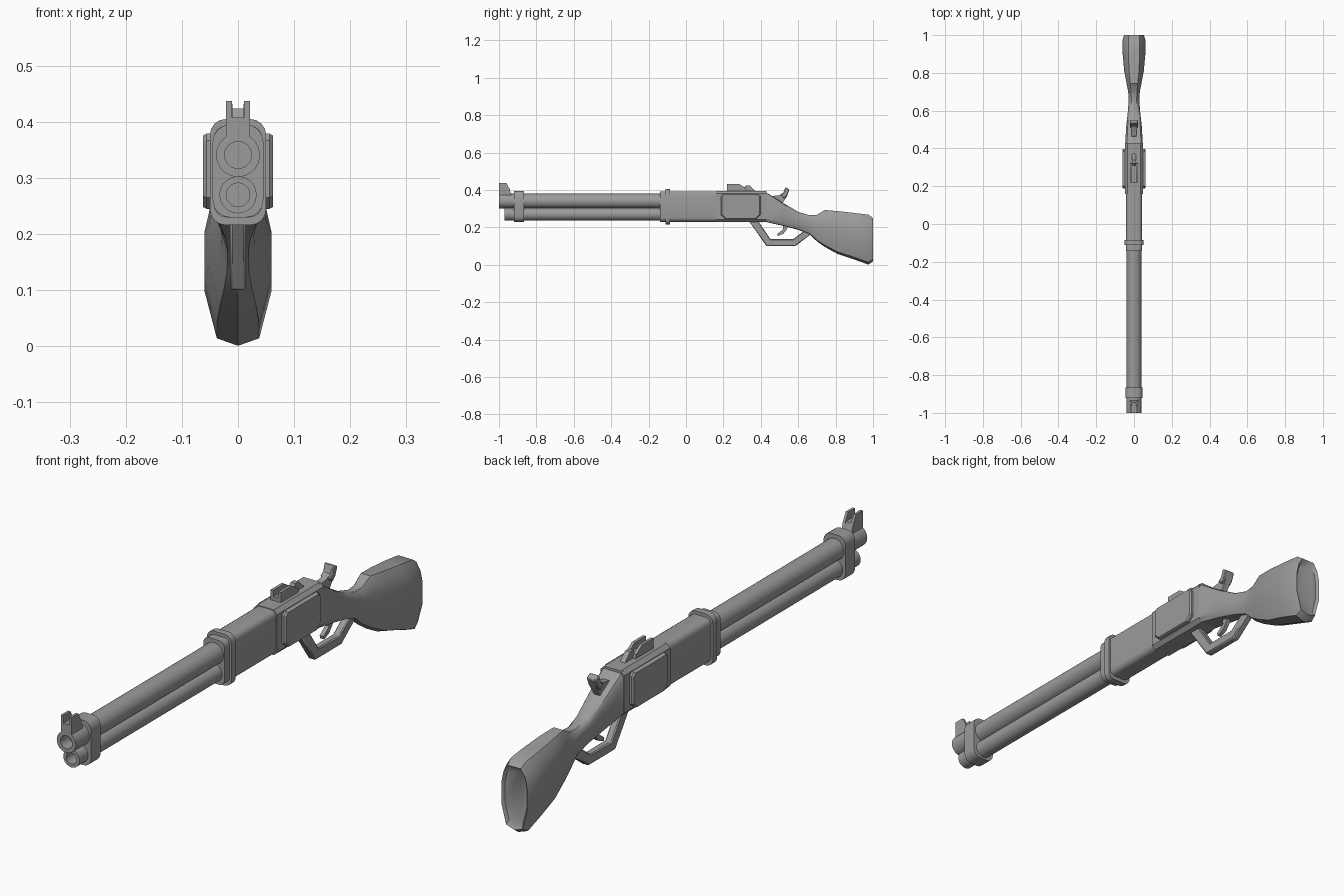
import bpy, bmesh, math

old = bpy.data.objects.get("Cube")
if old:
    bpy.data.objects.remove(old)

GREY = (0.33, 0.33, 0.33, 1)
steel = bpy.data.materials.new("plain grey")
steel.use_nodes = True
steel.diffuse_color = GREY
steel.node_tree.nodes["Principled BSDF"].inputs["Base Color"].default_value = GREY


def loft(name, rings, angle=30, bevel=0):
    """Skin a row of equal-sized point rings and cap both ends."""
    bm = bmesh.new()
    rows = [[bm.verts.new(p) for p in ring] for ring in rings]
    n = len(rows[0])
    for a, b in zip(rows, rows[1:]):
        for i in range(n):
            j = (i + 1) % n
            bm.faces.new((a[i], a[j], b[j], b[i]))
    bm.faces.new(rows[0])
    bm.faces.new(rows[-1])
    bmesh.ops.recalc_face_normals(bm, faces=bm.faces)
    mesh = bpy.data.meshes.new(name)
    bm.to_mesh(mesh)
    bm.free()
    mesh.materials.append(steel)
    ob = bpy.data.objects.new(name, mesh)
    bpy.context.collection.objects.link(ob)
    if bevel:
        mod = ob.modifiers.new("soft edges", 'BEVEL')
        mod.width = bevel
        mod.segments = 1
    bpy.ops.object.select_all(action='DESELECT')
    ob.select_set(True)
    bpy.context.view_layer.objects.active = ob
    bpy.ops.object.shade_smooth_by_angle(angle=math.radians(angle))
    return ob


def plate(name, profile, x0, x1, bevel=0):
    """Side profile of (y, z) points, extruded across x."""
    return loft(name, [[(x, y, z) for y, z in profile] for x in (x0, x1)], bevel=bevel)


def tube(name, z, outer, bore, front, back):
    def ring(y, r):
        return [(r * math.cos(a), y, z + r * math.sin(a))
                for a in (math.tau * i / 32 for i in range(32))]
    loft(name, [ring(front + 0.05, bore), ring(front, bore),
                ring(front, outer), ring(back, outer)])


def sleeve(name, y0, y1, w, z0, z1, r, steps=4):
    """Rounded-rectangle block along y."""
    section = []
    for k, (sx, zc) in enumerate(((1, z1 - r), (-1, z1 - r), (-1, z0 + r), (1, z0 + r))):
        for i in range(steps + 1):
            a = math.pi / 2 * (k + i / steps)
            section.append((sx * (w - r) + r * math.cos(a), zc + r * math.sin(a)))
    return loft(name, [[(x, y, z) for x, z in section] for y in (y0, y1)])


# Barrel and magazine tube
tube("barrel", 0.341, 0.039, 0.024, -1.0, -0.12)
tube("magazine_tube", 0.27, 0.033, 0.021, -0.97, -0.12)

# Bands, forestock and receiver
sleeve("front_band", -0.92, -0.865, 0.045, 0.23, 0.395, 0.03)
sleeve("forestock", -0.14, 0.17, 0.043, 0.23, 0.393, 0.022)
sleeve("rear_band", -0.11, -0.085, 0.05, 0.216, 0.405, 0.028)
sleeve("receiver", 0.16, 0.43, 0.048, 0.228, 0.395, 0.014, 1)

# Side plates with cut corners and a sloped rim
outline = [(0.188, 0.265), (0.21, 0.245), (0.375, 0.245), (0.397, 0.265),
           (0.397, 0.367), (0.385, 0.379), (0.2, 0.379), (0.188, 0.367)]
for label, s in (("left", 1), ("right", -1)):
    rings = []
    for x, k in ((0.04, 1), (0.056, 1), (0.062, 0.95)):
        rings.append([(s * x, 0.2925 + (y - 0.2925) * k, 0.312 + (z - 0.312) * k)
                      for y, z in outline])
    loft(label + "_side_plate", rings)

# Stock: boxy at the receiver, faceted oval at the butt
BOX = [(0, 0), (0.75, 0), (1, 0.09), (1, 0.91), (0.8, 1), (0.5, 1)]
BUTT = [(0, 0), (0.63, 0.05), (1, 0.37), (1, 0.70), (0.83, 0.88), (0.5, 1)]


def stock_ring(y, top, bottom, w, t):
    half = [((bx + (cx - bx) * t) * w, y, bottom + (bz + (cz - bz) * t) * (top - bottom))
            for (bx, bz), (cx, cz) in zip(BOX, BUTT)]
    return half + [(-x, py, z) for x, py, z in half[:0:-1]]


stations = [(0.42, 0.393, 0.230, 0.047, 0), (0.52, 0.330, 0.208, 0.041, 0.3),
            (0.60, 0.283, 0.187, 0.032, 0.6), (0.66, 0.265, 0.164, 0.028, 0.8),
            (0.70, 0.267, 0.125, 0.031, 1), (0.743, 0.293, 0.095, 0.039, 1),
            (0.81, 0.287, 0.058, 0.052, 1), (0.90, 0.277, 0.028, 0.060, 1),
            (0.975, 0.268, 0.001, 0.060, 1), (1.0, 0.25, 0.018, 0.053, 1),
            (0.99, 0.235, 0.035, 0.045, 1)]
loft("stock", [stock_ring(*s) for s in stations], angle=35)

# Lever loop and trigger
plate("lever_loop", [(0.335, 0.235), (0.43, 0.1), (0.585, 0.1), (0.67, 0.165), (0.63, 0.18),
                     (0.573, 0.137), (0.452, 0.137), (0.385, 0.235)], -0.014, 0.014, 0.004)
plate("trigger", [(0.515, 0.225), (0.52, 0.19), (0.487, 0.165), (0.49, 0.153),
                  (0.52, 0.165), (0.54, 0.19), (0.55, 0.22)], -0.008, 0.008)

# Hammer with a wider thumb spur
plate("hammer", [(0.45, 0.35), (0.465, 0.368), (0.5, 0.372), (0.52, 0.385), (0.53, 0.41),
                 (0.55, 0.4), (0.54, 0.365), (0.51, 0.32)], -0.012, 0.012)
plate("hammer_spur", [(0.505, 0.373), (0.522, 0.385), (0.532, 0.415), (0.553, 0.402),
                      (0.54, 0.37), (0.525, 0.355)], -0.02, 0.02, 0.003)

# Front sight: two prongs on a saddle
saddle = [(-1.0, 0.37), (-1.0, 0.408), (-0.945, 0.408), (-0.932, 0.37)]
plate("front_sight_base", saddle, -0.021, 0.021)
prong = [(-1.0, 0.4), (-1.0, 0.437), (-0.96, 0.437), (-0.94, 0.4)]
rail = [(0.22, 0.39), (0.22, 0.432), (0.285, 0.432), (0.32, 0.41), (0.325, 0.39)]
for label, s in (("left", 1), ("right", -1)):
    plate(label + "_front_sight_prong", prong, s * 0.011, s * 0.021)
    plate(label + "_rear_sight_rail", rail, s * 0.01, s * 0.021)

# Rear sight ramp and blade
plate("rear_sight_ramp", [(0.22, 0.39), (0.22, 0.408), (0.31, 0.408), (0.32, 0.424),
                          (0.34, 0.424), (0.375, 0.39)], -0.01, 0.01)
